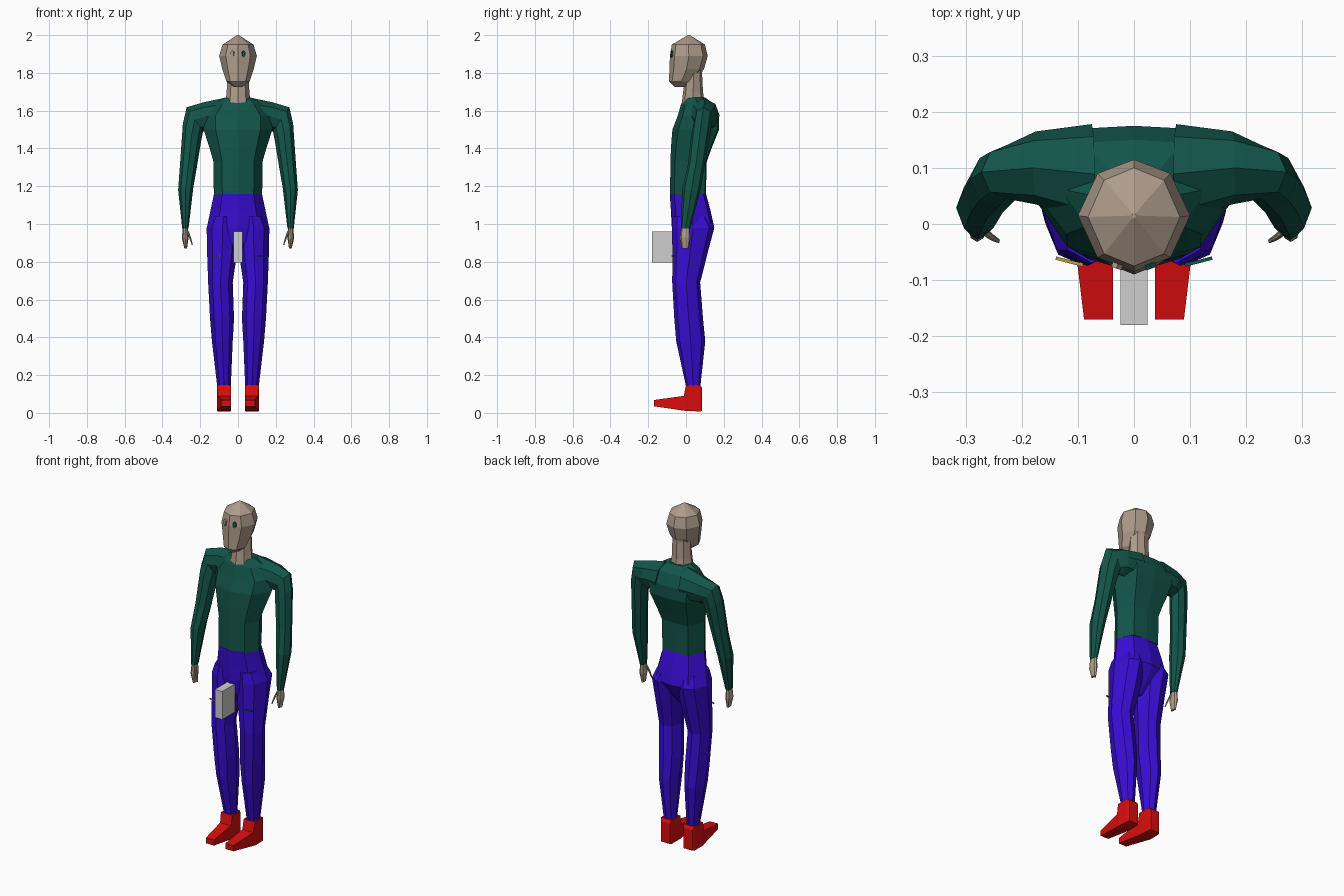
import bpy, bmesh, math
from mathutils import Matrix, Vector

if "Cube" in bpy.data.objects:
    bpy.data.objects.remove(bpy.data.objects["Cube"])


def material(name, r, g, b):
    m = bpy.data.materials.new(name)
    m.use_nodes = True
    m.diffuse_color = (r, g, b, 1)
    m.node_tree.nodes["Principled BSDF"].inputs["Base Color"].default_value = (r, g, b, 1)
    return m


skin = material("skin", .42, .33, .26)
green = material("dark green", .006, .09, .067)
blue = material("deep blue", .04, .004, .66)
red = material("red", .7, .004, .004)
grey = material("light grey", .62, .62, .62)
gold = material("gold", .5, .35, .05)


def finish(name, bm, mat, mirror=False):
    bmesh.ops.recalc_face_normals(bm, faces=bm.faces)
    mesh = bpy.data.meshes.new(name)
    bm.to_mesh(mesh)
    bm.free()
    mesh.materials.append(mat)
    ob = bpy.data.objects.new(name, mesh)
    bpy.context.collection.objects.link(ob)
    if mirror:
        ob.modifiers.new("Mirror", 'MIRROR')
    return ob


def loft(name, sections, mat, mirror=False):
    """Skin a list of point loops and cap both ends."""
    bm = bmesh.new()
    rings = [[bm.verts.new(p) for p in s] for s in sections]
    n = len(rings[0])
    for a, b in zip(rings, rings[1:]):
        for i in range(n):
            j = (i + 1) % n
            bm.faces.new((a[i], a[j], b[j], b[i]))
    bm.faces.new(rings[0])
    bm.faces.new(rings[-1])
    return finish(name, bm, mat, mirror)


def ring(xi, zi, xo, zo, yf, yb, back=.75):
    """Eight-sided section between an inner and an outer point."""
    mid, half = (yf + yb) / 2, (yb - yf) / 2
    pts = []
    for c, s in ((1, 0), (.65, back), (0, 1), (-.65, back),
                 (-1, 0), (-.65, -.75), (0, -1), (.65, -.75)):
        t = (1 + c) / 2
        pts.append((xi + (xo - xi) * t, mid + half * s, zi + (zo - zi) * t))
    return pts


def body(name, rows, mat, back=.75):
    """Central part from rows of height, half width, front and back."""
    return loft(name, [ring(-w, z, w, z, f, b, back) for z, w, f, b in rows], mat)


def limb(name, rows, mat):
    """Mirrored part from rows of height, inner x, outer x, front and back."""
    return loft(name, [ring(i, z, o, z, f, b) for z, i, o, f, b in rows], mat, True)


def block(name, size, loc, mat, turn=0.0):
    bm = bmesh.new()
    bmesh.ops.create_cube(bm, size=1)
    bmesh.ops.transform(bm, verts=bm.verts, matrix=Matrix.Translation(loc)
                        @ Matrix.Rotation(turn, 4, 'Z') @ Matrix.Diagonal((*size, 1)))
    return finish(name, bm, mat)


# Head and neck
body("head", [(2.0, .004, .01, .02), (1.95, .082, -.075, .1), (1.89, .1, -.085, .115),
              (1.82, .083, -.088, .095), (1.755, .062, -.09, .04),
              (1.725, .02, -.06, .0)], skin)
body("neck", [(1.86, .06, .0, .1), (1.8, .056, -.002, .085),
              (1.7, .06, -.015, .09), (1.63, .068, -.024, .1)], skin)

# Eyes, one plain and one coloured
for side, name, mat in ((1, "left_eye", green), (-1, "right_eye", skin)):
    bm = bmesh.new()
    bmesh.ops.create_cone(bm, cap_ends=True, segments=6, radius1=1, radius2=1, depth=1)
    bmesh.ops.transform(bm, verts=bm.verts, matrix=Matrix.Translation((side * .03, -.075, 1.9))
                        @ Matrix.Rotation(side * .35, 4, 'Z')
                        @ Matrix.Rotation(math.pi / 2, 4, 'X')
                        @ Matrix.Diagonal((.011, .019, .009, 1)))
    finish(name, bm, mat)

# Shirt: trunk and sleeves
body("trunk", [(1.155, .128, -.085, .105), (1.33, .13, -.082, .11), (1.4, .15, -.08, .135),
               (1.5, .182, -.072, .175), (1.57, .185, -.045, .175),
               (1.635, .13, -.026, .15), (1.67, .07, .0, .1)], green, .94)
sleeve = [(.08, 1.48, .07, 1.668, .0, .178), (.17, 1.49, .18, 1.645, .035, .165),
          (.185, 1.49, .272, 1.618, .045, .14), (.195, 1.44, .292, 1.53, .03, .13),
          (.218, 1.3, .306, 1.33, .01, .1), (.237, 1.19, .317, 1.18, -.02, .078),
          (.262, .975, .295, .975, -.028, .022)]
loft("sleeves", [ring(*s) for s in sleeve], green, True)

# Hands with thumbs
limb("hands", [(.99, .266, .292, -.025, .02), (.925, .262, .297, -.032, .024),
               (.87, .27, .284, -.022, .015)], skin)
limb("thumbs", [(.965, .262, .274, -.02, -.004), (.925, .248, .258, -.03, -.018),
                (.89, .239, .245, -.034, -.026)], skin)

# Trousers: hips and legs
body("hips", [(1.16, .127, -.086, .106), (1.07, .146, -.08, .13), (.98, .165, -.075, .15),
              (.9, .13, -.06, .1), (.84, .04, -.02, .05)], blue, .85)
limb("legs", [(1.04, .01, .14, -.07, .12), (.98, .0, .166, -.075, .15),
              (.86, .003, .164, -.072, .118), (.69, .028, .158, -.073, .075),
              (.5, .021, .148, -.062, .09), (.38, .028, .138, -.052, .102),
              (.14, .038, .11, .0, .076)], blue)

# Shoes
shoe = [(.086, .045, .102, .01, .13), (.076, .04, .108, .008, .147),
        (.0, .037, .111, .01, .147), (-.012, .037, .108, .012, .09),
        (-.17, .037, .089, .035, .068)]
loft("shoes", [[(i, y, lo), (o, y, lo), (o, y, hi), (i, y, hi)]
               for y, i, o, lo, hi in shoe], red, True)

# Front box and thigh trim
block("front_box", (.048, .12, .165), (0, -.12, .878), grey)
block("right_thigh_trim", (.05, .006, .006), (-.115, -.067, .83), gold, -.25)
block("left_thigh_trim", (.05, .006, .006), (.115, -.067, .83), green, .25)
